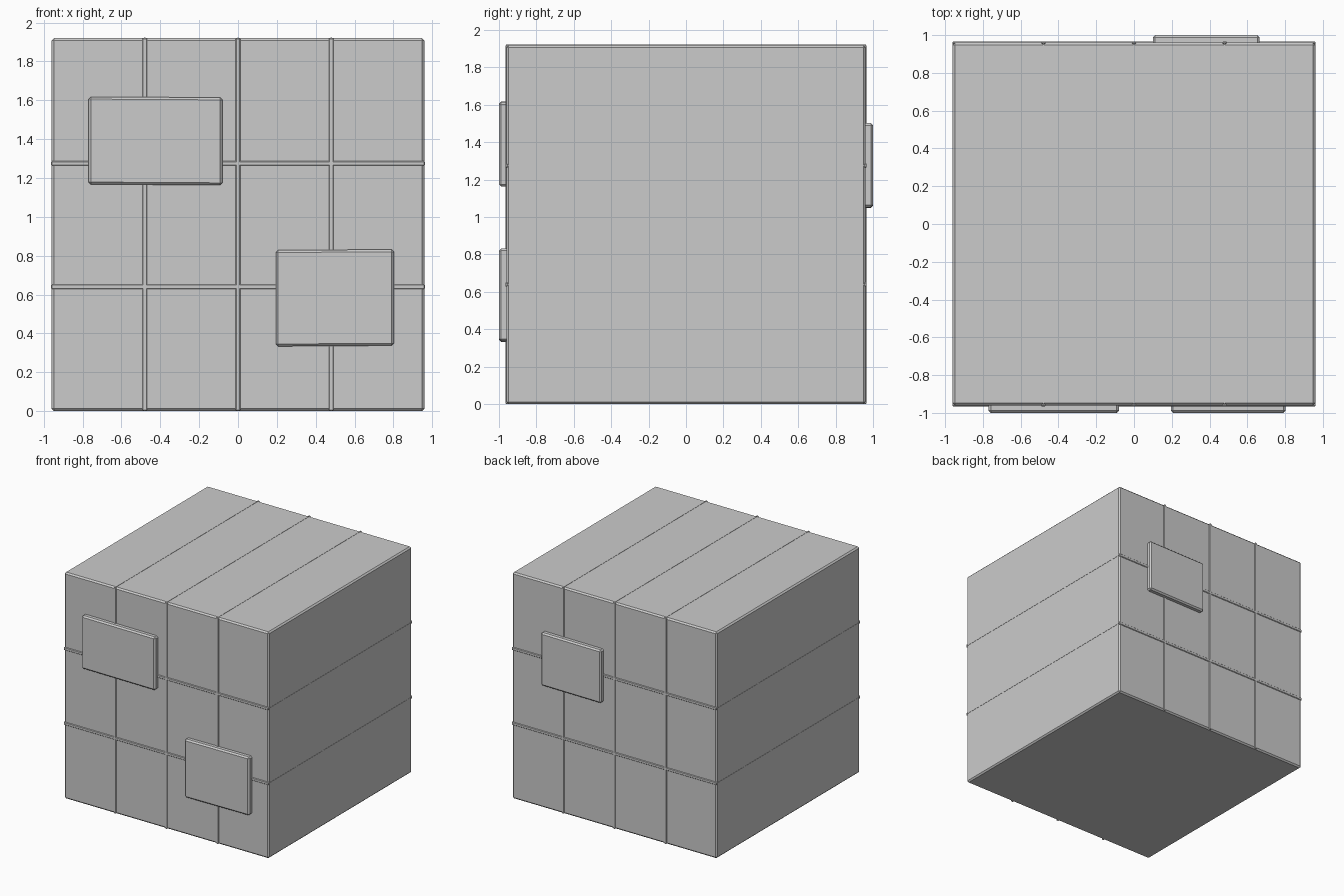
import bpy
import bmesh
from mathutils import Vector

if "Cube" in bpy.data.objects:
    bpy.data.objects.remove(bpy.data.objects["Cube"])


def box(name, lo, hi, bevel=0.0, skew=0.0):
    """Axis-aligned box from corner to corner, with a one-step chamfer."""
    lo, hi = Vector(lo), Vector(hi)
    bm = bmesh.new()
    bmesh.ops.create_cube(bm, size=1)
    for v in bm.verts:
        v.co = Vector(((lo[i] + hi[i]) / 2 + v.co[i] * (hi[i] - lo[i])) for i in range(3))
        # Slight hand-cut slope along the width
        v.co.z += skew * (1 if v.co.x > (lo.x + hi.x) / 2 else -1)
    if bevel:
        bmesh.ops.bevel(bm, geom=bm.edges[:], offset=bevel, segments=1,
                        affect='EDGES', profile=0.5)
    mesh = bpy.data.meshes.new(name)
    bm.to_mesh(mesh)
    bm.free()
    obj = bpy.data.objects.new(name, mesh)
    bpy.context.collection.objects.link(obj)
    return obj


HALF, TOP = 0.96, 1.92
COLUMNS = (-0.48, 0.0, 0.48)
ROWS = (0.64, 1.275)

# Solid block
box("stone_body", (-HALF, -HALF, 0), (HALF, HALF, TOP), 0.012)

# Fine seams running along the depth of the block
E, T = 0.002, 0.003
for x in COLUMNS:
    box("column_seam", (x - T, -HALF - E, 0), (x + T, HALF + E, TOP + E))
for z in ROWS:
    box("row_seam", (-HALF - E, -HALF - E, z - T), (HALF + E, HALF + E, z + T))

# Wider joint strips on the front and back faces
W, P = 0.012, 0.006
for name, y in (("front", -HALF), ("back", HALF)):
    for x in COLUMNS:
        box(name + "_column_joint", (x - W, y - P, 0.002), (x + W, y + P, TOP), 0.004)
    for z in ROWS:
        box(name + "_row_joint", (-HALF - E, y - P, z - W), (HALF + E, y + P, z + W), 0.004)

# Raised facing stones
box("front_upper_plate", (-0.77, -1.0, 1.165), (-0.08, -0.945, 1.616), 0.012, -0.002)
box("front_lower_plate", (0.195, -1.0, 0.335), (0.803, -0.945, 0.83), 0.012, 0.002)
box("back_plate", (0.10, 0.945, 1.05), (0.665, 1.0, 1.50), 0.012, 0.002)
